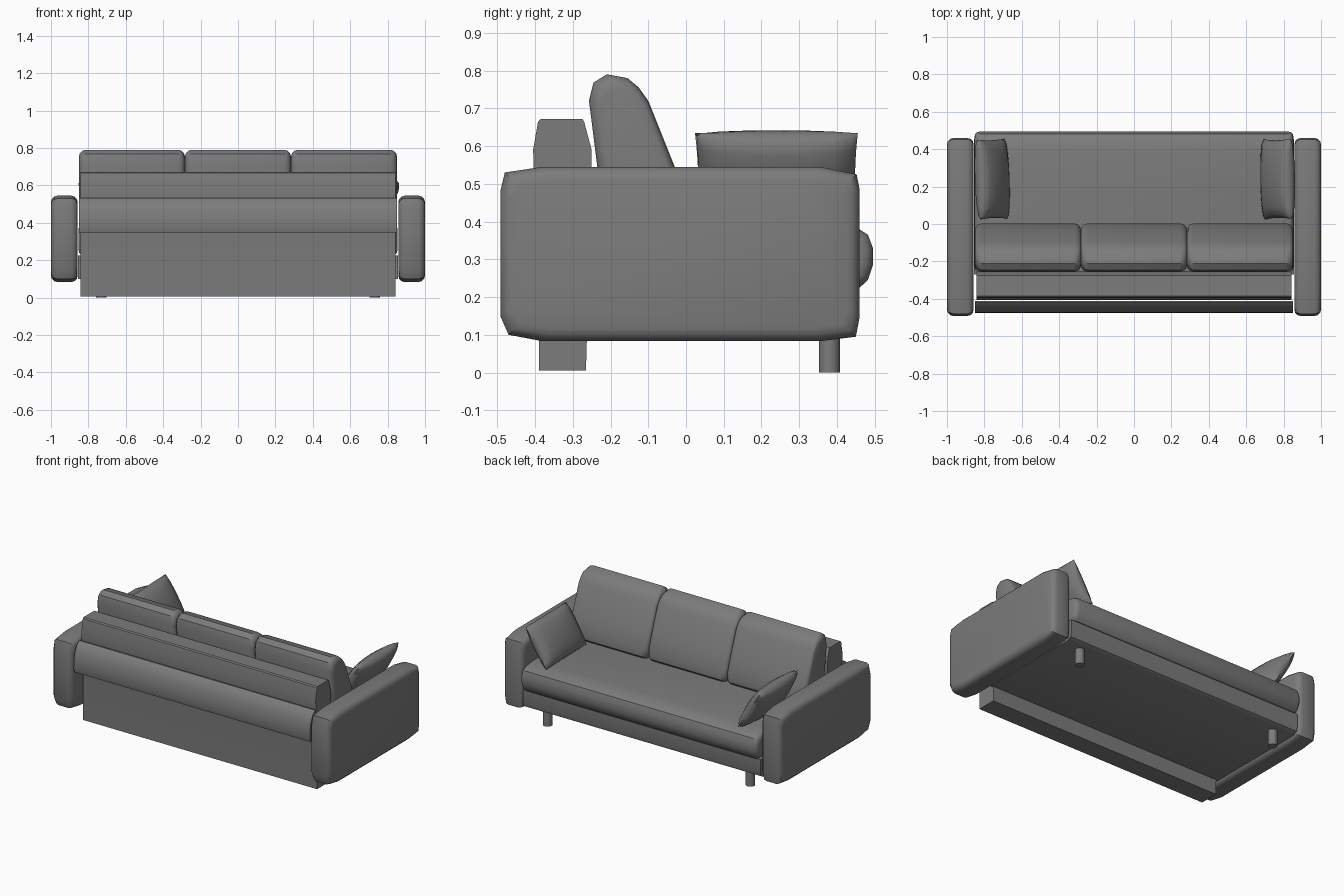
import bpy, bmesh, math
from mathutils import Matrix

if "Cube" in bpy.data.objects:
    bpy.data.objects.remove(bpy.data.objects["Cube"])

# Dark grey upholstery for every part
fabric = bpy.data.materials.new("dark_grey")
fabric.diffuse_color = (0.2, 0.2, 0.2, 1)
fabric.use_nodes = True
fabric.node_tree.nodes["Principled BSDF"].inputs["Base Color"].default_value = fabric.diffuse_color


def finish(name, bm, angle=35):
    bmesh.ops.recalc_face_normals(bm, faces=bm.faces)
    me = bpy.data.meshes.new(name)
    bm.to_mesh(me)
    bm.free()
    me.materials.append(fabric)
    me.shade_smooth()
    me.set_sharp_from_angle(angle=math.radians(angle))
    ob = bpy.data.objects.new(name, me)
    bpy.context.collection.objects.link(ob)
    return ob


def prism(name, profile, x0, x1, r=0.0, steps=3):
    """Extrude a (y, z) profile along x, rounding both ends by radius r."""
    ys, zs = zip(*profile)
    cy, cz = (min(ys) + max(ys)) / 2, (min(zs) + max(zs)) / 2
    hy, hz = max(ys) - cy, max(zs) - cz
    # pairs of (profile inset, distance from the end)
    arc = [i / steps * math.pi / 2 for i in range(steps + 1)]
    ends = [(r * (1 - math.sin(a)), r * (1 - math.cos(a))) for a in arc] if r else [(0, 0)]
    sections = [(x0 + d, i) for i, d in ends] + [(x1 - d, i) for i, d in reversed(ends)]
    bm = bmesh.new()
    rings = []
    for x, inset in sections:
        sy, sz = 1 - inset / hy, 1 - inset / hz
        rings.append([bm.verts.new((x, cy + (y - cy) * sy, cz + (z - cz) * sz))
                      for y, z in profile])
    n = len(profile)
    for a, b in zip(rings, rings[1:]):
        for i in range(n):
            j = (i + 1) % n
            bm.faces.new((a[i], a[j], b[j], b[i]))
    bm.faces.new(rings[0])
    bm.faces.new(rings[-1])
    return finish(name, bm)


def pillow(name, side, x, yaw):
    """Puffed cushion leaning outward on an arm."""
    n, hl, hh, ht = 8, 0.214, 0.14, 0.06
    bm = bmesh.new()
    for s in (-1, 1):
        grid = []
        for i in range(n + 1):
            u = math.sin((i / n - 0.5) * math.pi)
            row = []
            for j in range(n + 1):
                v = math.sin((j / n - 0.5) * math.pi)
                t = ht * (max(0, 1 - u * u) * max(0, 1 - v * v)) ** 0.35
                row.append(bm.verts.new((s * t, u * hl * (1 - 0.03 * (1 - v * v)), v * hh)))
            grid.append(row)
        for i in range(n):
            for j in range(n):
                bm.faces.new((grid[i][j], grid[i + 1][j], grid[i + 1][j + 1], grid[i][j + 1]))
    bmesh.ops.remove_doubles(bm, verts=bm.verts, dist=1e-4)
    m = (Matrix.Translation((side * x, 0.24, 0.515))
         @ Matrix.Rotation(math.radians(yaw), 4, 'Z')
         @ Matrix.Rotation(math.radians(31 * side), 4, 'Y'))
    bmesh.ops.transform(bm, matrix=m, verts=bm.verts)
    finish(name, bm, 60)


# Rounded slab arms
arm = [(-0.47, 0.1), (-0.38, 0.083), (0.355, 0.083), (0.45, 0.095), (0.46, 0.147),
       (0.46, 0.485), (0.452, 0.525), (0.355, 0.545), (-0.38, 0.545), (-0.48, 0.53),
       (-0.492, 0.48), (-0.492, 0.15)]
prism("left_arm", arm, -1.0, -0.857, 0.035)
prism("right_arm", arm, 0.857, 1.0, 0.035)

# Seat base rail and seat cushion
prism("seat_base", [(-0.27, 0.1), (0.42, 0.1), (0.448, 0.115), (0.455, 0.14),
                    (0.455, 0.225), (-0.27, 0.225)], -0.855, 0.855)
prism("seat_cushion", [(-0.26, 0.225), (0.46, 0.225), (0.482, 0.245), (0.495, 0.285),
                       (0.495, 0.33), (0.482, 0.365), (0.455, 0.382), (0.38, 0.392),
                       (0.15, 0.397), (-0.26, 0.39)], -0.853, 0.853, 0.03)

# Tall back frame standing on the floor
prism("back_frame", [(-0.39, 0.005), (-0.265, 0.005), (-0.25, 0.54), (-0.25, 0.59),
                     (-0.27, 0.665), (-0.275, 0.672), (-0.385, 0.672), (-0.392, 0.665),
                     (-0.405, 0.59), (-0.403, 0.53), (-0.39, 0.35)], -0.843, 0.843)

# Padded roll behind the frame
prism("rear_bolster", [(-0.412, 0.345), (-0.47, 0.345), (-0.476, 0.37), (-0.474, 0.42),
                       (-0.464, 0.47), (-0.445, 0.51), (-0.42, 0.532), (-0.412, 0.532)],
      -0.85, 0.85)

# Three leaning back cushions
back = [(-0.21, 0.385), (-0.02, 0.385), (0.003, 0.41), (0.003, 0.45), (-0.03, 0.545),
        (-0.1, 0.72), (-0.125, 0.755), (-0.155, 0.78), (-0.21, 0.79), (-0.245, 0.768),
        (-0.257, 0.72), (-0.235, 0.545)]
for i in range(3):
    x = (i - 1) * 0.567
    prism(f"back_cushion_{i + 1}", back, x - 0.283, x + 0.283, 0.035)

# Loose pillows
pillow("left_pillow", -1, 0.758, 2)
pillow("right_pillow", 1, 0.768, 1)

# Round legs on the open side
for s in (-1, 1):
    bm = bmesh.new()
    bmesh.ops.create_cone(bm, cap_ends=True, segments=16, radius1=0.028, radius2=0.028,
                          depth=0.12, matrix=Matrix.Translation((s * 0.73, 0.38, 0.06)))
    finish("left_leg" if s < 0 else "right_leg", bm)
